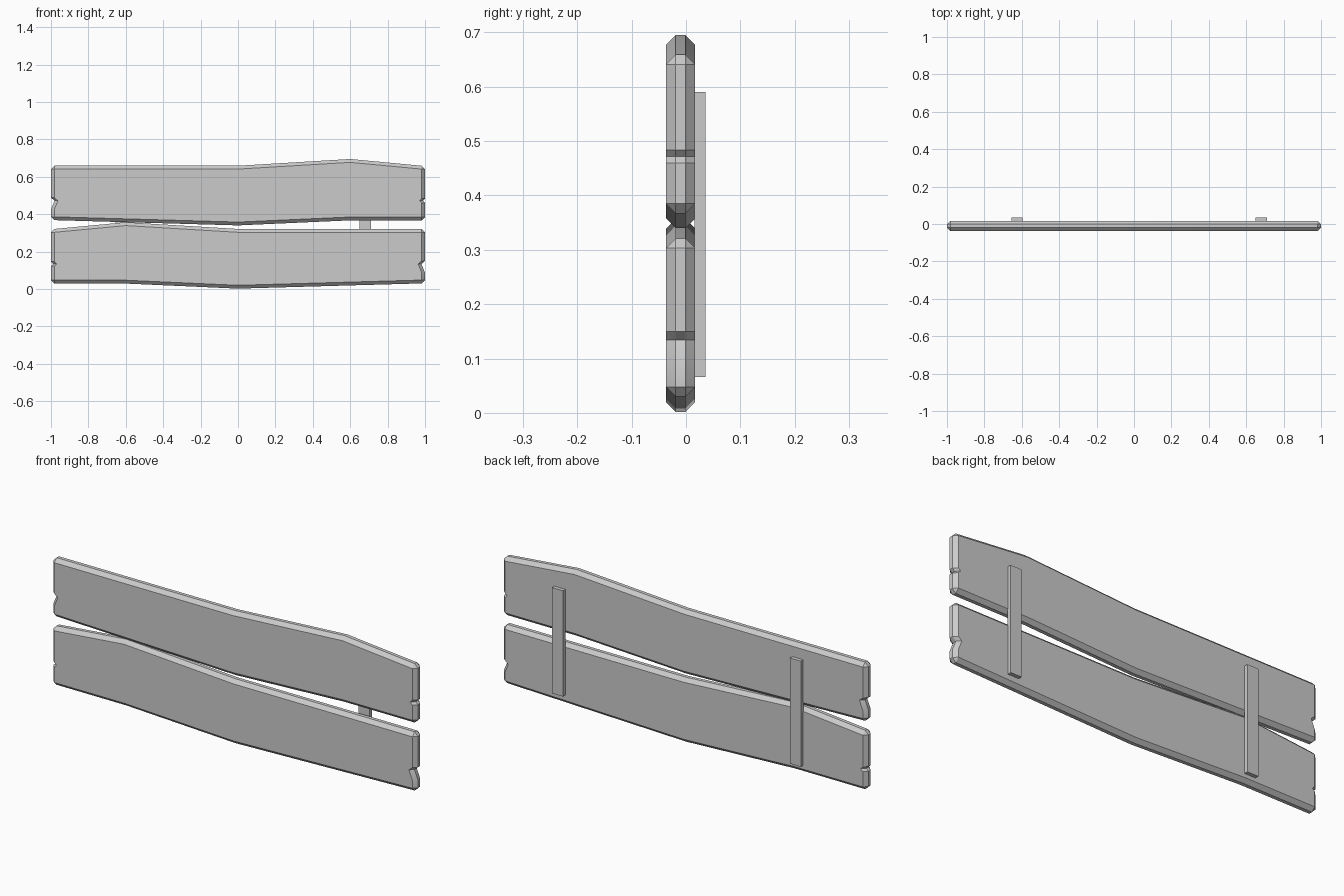
import bpy, bmesh, math

if "Cube" in bpy.data.objects:
    bpy.data.objects.remove(bpy.data.objects["Cube"])

C = 0.018  # chamfer width

# Outer outline of the upper plank (x, z), one list per side
TOP = [(-.982, .659), (0, .659), (.6, .695), (.982, .659)]
RIGHT = [(1, .641), (1, .484), (.988, .472), (1, .460), (1, .385)]
BOTTOM = [(.982, .367), (.6, .367), (0, .340), (-.982, .368)]
LEFT = [(-1, .386), (-1, .425), (-.981, .472), (-1, .488), (-1, .641)]


def finish(bm, name):
    bmesh.ops.recalc_face_normals(bm, faces=bm.faces)
    mesh = bpy.data.meshes.new(name)
    bm.to_mesh(mesh)
    bm.free()
    obj = bpy.data.objects.new(name, mesh)
    bpy.context.collection.objects.link(obj)
    return obj


def plank(name, flip, dz):
    outer, inner = [], []
    for side, ox, oz in ((TOP, 0, -C), (RIGHT, -C, 0), (BOTTOM, 0, C), (LEFT, C, 0)):
        for x, z in side:
            outer.append((flip * x, z + dz))
            inner.append((flip * (x + ox), z + oz + dz))
    bm = bmesh.new()
    rings = [[bm.verts.new((x, y, z)) for x, z in pts]
             for y, pts in ((-.037, inner), (-.019, outer), (-.001, outer), (.017, inner))]
    n = len(outer)
    for a, b in zip(rings, rings[1:]):
        for i in range(n):
            j = (i + 1) % n
            bm.faces.new((a[i], a[j], b[j], b[i]))
    bm.faces.new(rings[0])
    bm.faces.new(rings[-1])
    # inset corners coincide, giving triangular corner chamfers
    bmesh.ops.remove_doubles(bm, verts=bm.verts, dist=.002)
    obj = finish(bm, name)
    bpy.ops.object.select_all(action='DESELECT')
    obj.select_set(True)
    bpy.context.view_layer.objects.active = obj
    bpy.ops.object.shade_smooth_by_angle(angle=math.radians(30))


def batten(name, x):
    bm = bmesh.new()
    bmesh.ops.create_cube(bm, size=1)
    bmesh.ops.scale(bm, vec=(.06, .020, .524), verts=bm.verts)
    bmesh.ops.translate(bm, vec=(x, .026, .328), verts=bm.verts)
    finish(bm, name)


# The lower plank is the upper one mirrored and lowered
plank("upper_plank", 1, 0)
plank("lower_plank", -1, -.338)

# Vertical battens joining the planks at the back
batten("left_batten", -.625)
batten("right_batten", .68)
